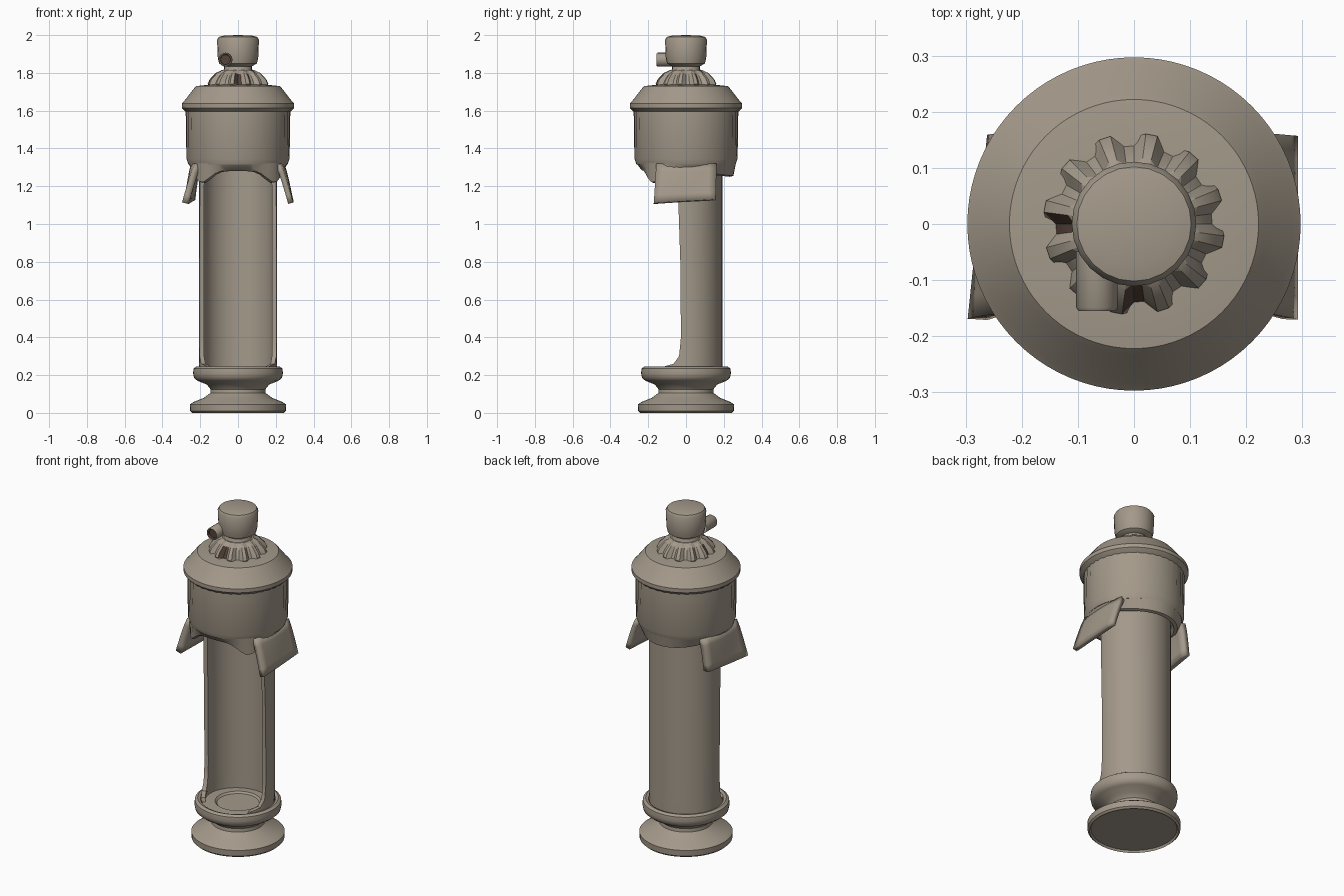
import bpy
import bmesh
from math import sin, cos, pi, radians, exp
from mathutils import Matrix

if "Cube" in bpy.data.objects:
    bpy.data.objects.remove(bpy.data.objects["Cube"], do_unlink=True)


def material(name, rgb):
    m = bpy.data.materials.new(name)
    m.use_nodes = True
    m.diffuse_color = (*rgb, 1)
    m.node_tree.nodes["Principled BSDF"].inputs["Base Color"].default_value = (*rgb, 1)
    return m


STONE = material("warm grey", (0.37, 0.32, 0.255))
DARK = material("dark brown", (0.09, 0.055, 0.04))


def finish(bm, name, angle=40):
    bmesh.ops.remove_doubles(bm, verts=bm.verts, dist=1e-5)
    bmesh.ops.recalc_face_normals(bm, faces=bm.faces)
    mesh = bpy.data.meshes.new(name)
    bm.to_mesh(mesh)
    bm.free()
    ob = bpy.data.objects.new(name, mesh)
    bpy.context.collection.objects.link(ob)
    mesh.materials.append(STONE)
    mesh.materials.append(DARK)
    bpy.ops.object.select_all(action="DESELECT")
    ob.select_set(True)
    bpy.context.view_layer.objects.active = ob
    bpy.ops.object.shade_smooth_by_angle(angle=radians(angle))
    return ob


def skin(bm, rings, closed=True):
    """Join rows of points with quads; returns the faces."""
    rows = [[bm.verts.new(p) for p in ring] for ring in rings]
    n = len(rows[0])
    faces = []
    for a, b in zip(rows, rows[1:]):
        for i in range(n if closed else n - 1):
            j = (i + 1) % n
            faces.append(bm.faces.new((a[i], a[j], b[j], b[i])))
    return rows, faces


def lathe(name, profile, segs=48, warp=None, angle=40):
    """Spin (radius, z) points; warp(row, step, a, r, z) may adjust them."""
    bm = bmesh.new()
    rings = []
    for row, (r0, z0) in enumerate(profile):
        ring = []
        for i in range(segs):
            a = 2 * pi * i / segs
            r, z = warp(row, i, a, r0, z0) if warp else (r0, z0)
            ring.append((r * cos(a), r * sin(a), z))
        rings.append(ring)
    skin(bm, rings)
    return finish(bm, name, angle)


# Pedestal with a raised lip and a shallow round recess in its floor
lathe("pedestal", [(0, 0.012), (0.235, 0.012), (0.242, 0), (0.253, 0.01), (0.255, 0.045),
                   (0.235, 0.058), (0.18, 0.08), (0.147, 0.105), (0.145, 0.125),
                   (0.165, 0.15), (0.215, 0.17), (0.233, 0.185), (0.238, 0.21),
                   (0.235, 0.235), (0.22, 0.245), (0.205, 0.24), (0.195, 0.222),
                   (0.125, 0.225), (0.115, 0.215), (0, 0.215)])

# Half-round body shell, open towards the front and flared at the foot
bm = bmesh.new()
rings = []
for z, extra in [(0.2, 42), (0.245, 38), (0.26, 20), (0.3, 11), (0.4, 8),
                 (0.8, 9), (1.1, 12), (1.33, 13)]:
    ring = []
    steps = 28
    for r, order in ((0.207, range(steps + 1)), (0.183, range(steps, -1, -1))):
        for i in order:
            a = radians(-extra + (180 + 2 * extra) * i / steps)
            ring.append((r * cos(a), r * sin(a) * 0.93, z))
    rings.append(ring)
rows, _ = skin(bm, rings)
for row in (rows[0], rows[-1]):
    half = len(row) // 2
    for i in range(half - 1):
        bm.faces.new((row[i], row[i + 1], row[-2 - i], row[-1 - i]))
finish(bm, "body_shell")


# Cap with a notched band and a sloping shoulder
def notch(row, i, a, r, z):
    if row in (3, 4):
        r -= 0.007 * (i % 2)
    return r, z


lathe("cap", [(0, 1.31), (0.262, 1.315), (0.273, 1.345), (0.277, 1.595), (0.288, 1.603),
              (0.297, 1.615), (0.297, 1.638), (0.284, 1.652), (0.235, 1.715),
              (0.222, 1.73), (0.15, 1.738), (0, 1.738)], 80, notch, 35)


# Loose cloth skirt hanging below the cap, drooping at the front corners
def droop(row, i, a, r, z):
    if row in (1, 2):
        fold = sum(exp(-((a - radians(c)) / 0.28) ** 2) for c in (222, 318))
        back = max(0, sin(a)) * 0.03
        z -= 0.065 * fold + back
        r += 0.012 * fold - 0.008 * sin(3 * a)
    return r, z


lathe("skirt", [(0.265, 1.325), (0.243, 1.285), (0.225, 1.28), (0.2, 1.3), (0, 1.3)],
      48, droop)


# Flared side flaps
def flap(name, side, thick, back_pull):
    bm = bmesh.new()
    rows = []
    for k in range(6):
        v = k / 5
        row = []
        for i in range(9):
            u = i / 8
            bow = 0.02 * sin(pi * u) * (1 - v)
            x = 0.212 + 0.067 * v ** 0.85 + bow - back_pull * u * v
            y = (-0.155 - 0.015 * v) + (0.315 + 0.012 * v) * u
            z = 1.315 - v * (0.205 - 0.018 * u)
            row.append((side * x, y, z))
        rows.append(row)
    skin(bm, rows, closed=False)
    ob = finish(bm, name)
    mod = ob.modifiers.new("thickness", "SOLIDIFY")
    mod.thickness = thick
    mod.offset = 0


flap("left_flap", 1, 0.028, 0)
flap("right_flap", -1, 0.036, 0.035)


# Ruffled collar, with dark gaps in a few of its pleats
def pleat(row, i, a, r, z):
    if row in (1, 2, 3) and i % 4 in (0, 1):
        r -= 0.022 if row < 3 else 0.012
        z -= 0.006
    return r, z


collar = lathe("ruffled_collar", [(0.155, 1.73), (0.162, 1.742), (0.152, 1.765),
                                  (0.118, 1.8), (0.085, 1.815), (0, 1.815)], 48, pleat, 25)
for face in collar.data.polygons:
    c = face.center
    in_gap = abs(c.x) < 0.012 and c.y < 0 or abs(c.y) < 0.012 and c.x < 0
    if in_gap and 1.74 < c.z < 1.79:
        face.material_index = 1

# Neck and knob
neck = lathe("neck", [(0.085, 1.805), (0.073, 1.82), (0.073, 1.85)], 24)
lathe("knob", [(0, 1.835), (0.075, 1.835), (0.1, 1.85), (0.107, 1.88), (0.111, 1.975),
               (0.102, 1.99), (0.07, 1.998), (0, 2.0)], 24, None, 45)

# Short spout with a dark hollow mouth, pointing forwards
spout = lathe("spout", [(0.037, 0), (0.037, 0.1), (0.033, 0.106), (0.028, 0.104),
                        (0.026, 0.09), (0, 0.09)], 16)
for face in spout.data.polygons:
    if face.center.z > 0.085 and face.center.xy.length < 0.029:
        face.material_index = 1
spout.data.transform(Matrix.Translation((-0.066, -0.049, 1.87)) @ Matrix.Rotation(pi / 2, 4, "X"))
